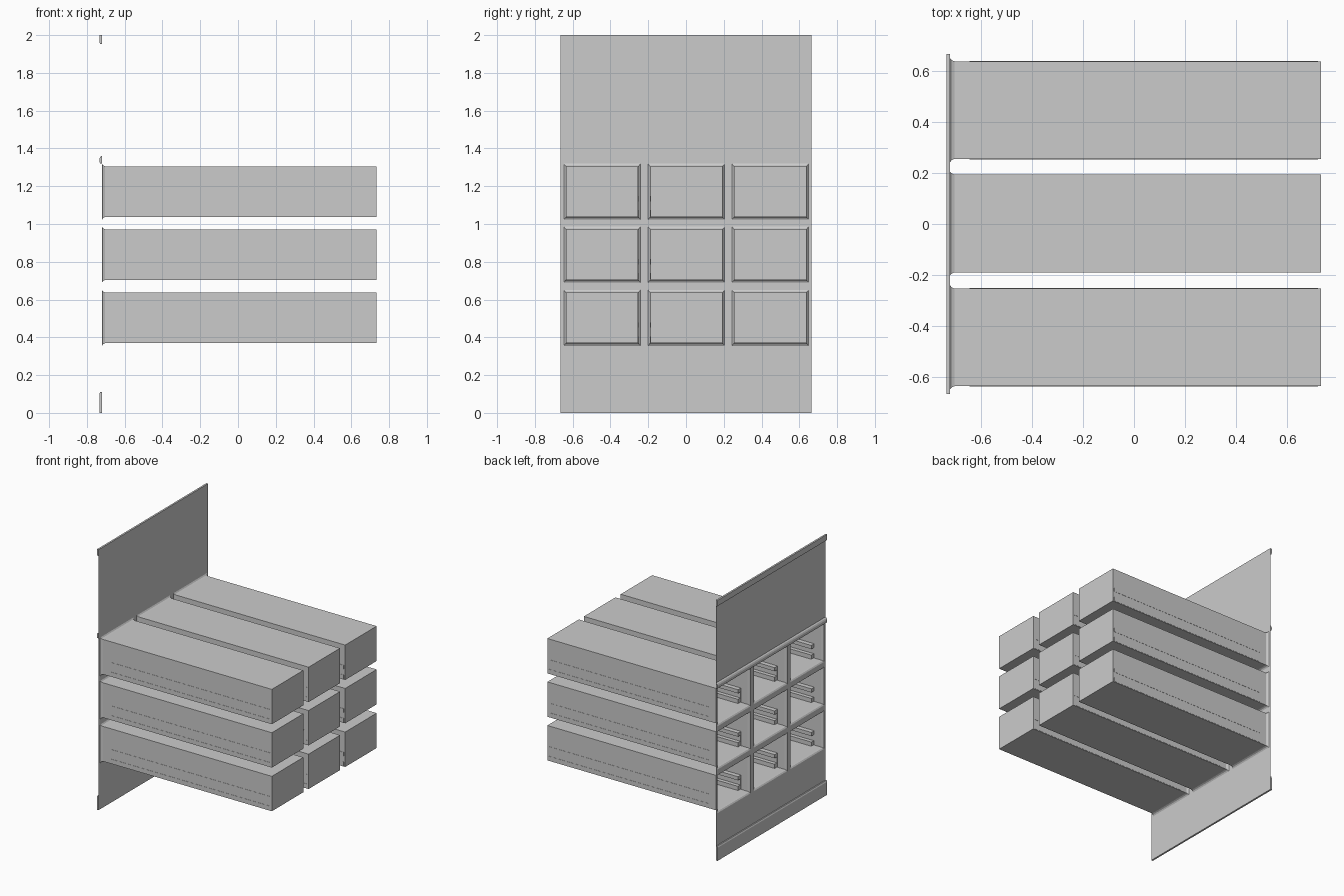
import bpy, bmesh

if "Cube" in bpy.data.objects:
    bpy.data.objects.remove(bpy.data.objects["Cube"])

XF, XB = -0.72, 0.732            # face sheet and rear of the chambers
HALF = 0.665
COLS = [-0.444, 0.002, 0.446]    # chamber centres in y
ROWS = [0.503, 0.838, 1.171]     # chamber centres in z
OW, OH = 0.203, 0.148            # half size of flared mouth
BW, BH = 0.191, 0.134            # half size of chamber


def finish(name, bm):
    me = bpy.data.meshes.new(name)
    bm.to_mesh(me)
    bm.free()
    ob = bpy.data.objects.new(name, me)
    bpy.context.collection.objects.link(ob)
    return ob


def loft(bm, rings):
    for a, b in zip(rings, rings[1:]):
        n = len(a)
        for i in range(n):
            bm.faces.new((a[i], b[i], b[(i + 1) % n], a[(i + 1) % n]))


def box(bm, x0, x1, y0, y1, z0, z1):
    vs = bmesh.ops.create_cube(bm, size=1)["verts"]
    for v in vs:
        v.co = ((x0 + x1) / 2 + v.co.x * (x1 - x0),
                (y0 + y1) / 2 + v.co.y * (y1 - y0),
                (z0 + z1) / 2 + v.co.z * (z1 - z0))


# Front sheet: a grid of faces with the nine mouths left open
ys = [-HALF] + [c + s * OW for c in COLS for s in (-1, 1)] + [HALF]
zs = [0] + [c + s * OH for c in ROWS for s in (-1, 1)] + [2]
bm = bmesh.new()
grid = [[bm.verts.new((XF, y, z)) for y in ys] for z in zs]
for j in range(len(zs) - 1):
    for i in range(len(ys) - 1):
        if not (i % 2 and j % 2):
            bm.faces.new((grid[j][i], grid[j + 1][i],
                          grid[j + 1][i + 1], grid[j][i + 1]))
finish("front_panel", bm)


# Moulded strips running across the panel
def trim(name, profile):
    bm = bmesh.new()
    a = [bm.verts.new((x, -HALF, z)) for x, z in profile]
    b = [bm.verts.new((x, HALF, z)) for x, z in profile]
    loft(bm, [a, b])
    bm.faces.new(a)
    bm.faces.new(b[::-1])
    bmesh.ops.recalc_face_normals(bm, faces=bm.faces)
    finish(name, bm)


XO = -0.734
trim("kick_strip", [(XF, 0), (XO, 0), (XO, 0.1), (XO + 0.005, 0.11), (XF, 0.11)])
trim("top_strip", [(XF, 1.953), (XO + 0.004, 1.953), (XO, 1.962), (XO, 2), (XF, 2)])
trim("middle_bead", [(XF, 1.319), (XO + 0.004, 1.321), (XO, 1.33), (XO, 1.345),
                     (XO + 0.005, 1.355), (XF, 1.362)])

for r, z in enumerate(ROWS):
    for c, y in enumerate(COLS):
        # Chamber: flared mouth, straight walls, closed rear
        bm = bmesh.new()
        rings = []
        for x, w, h in ((XF, OW, OH), (-0.714, 0.196, 0.139),
                        (-0.703, BW, BH), (XB, BW, BH)):
            rings.append([bm.verts.new((x, y + sy * w, z + sz * h))
                          for sy, sz in ((-1, -1), (1, -1), (1, 1), (-1, 1))])
        loft(bm, rings)
        bm.faces.new(rings[-1])
        bmesh.ops.recalc_face_normals(bm, faces=bm.faces)
        finish(f"chamber_{r}_{c}", bm)

        # Runner channels on both side walls: two bars joined by a thin web
        bm = bmesh.new()
        for s in (-1, 1):
            wall, inner, web = (y + s * d for d in (BW + 0.0015, BW - 0.035, BW - 0.006))
            for z0, z1 in ((-0.13, -0.098), (-0.052, -0.024)):
                box(bm, -0.645, 0.72, *sorted((wall, inner)), z + z0, z + z1)
            box(bm, -0.645, 0.72, *sorted((wall - s * 0.002, web)), z - 0.098, z - 0.052)
        finish(f"runners_{r}_{c}", bm)
